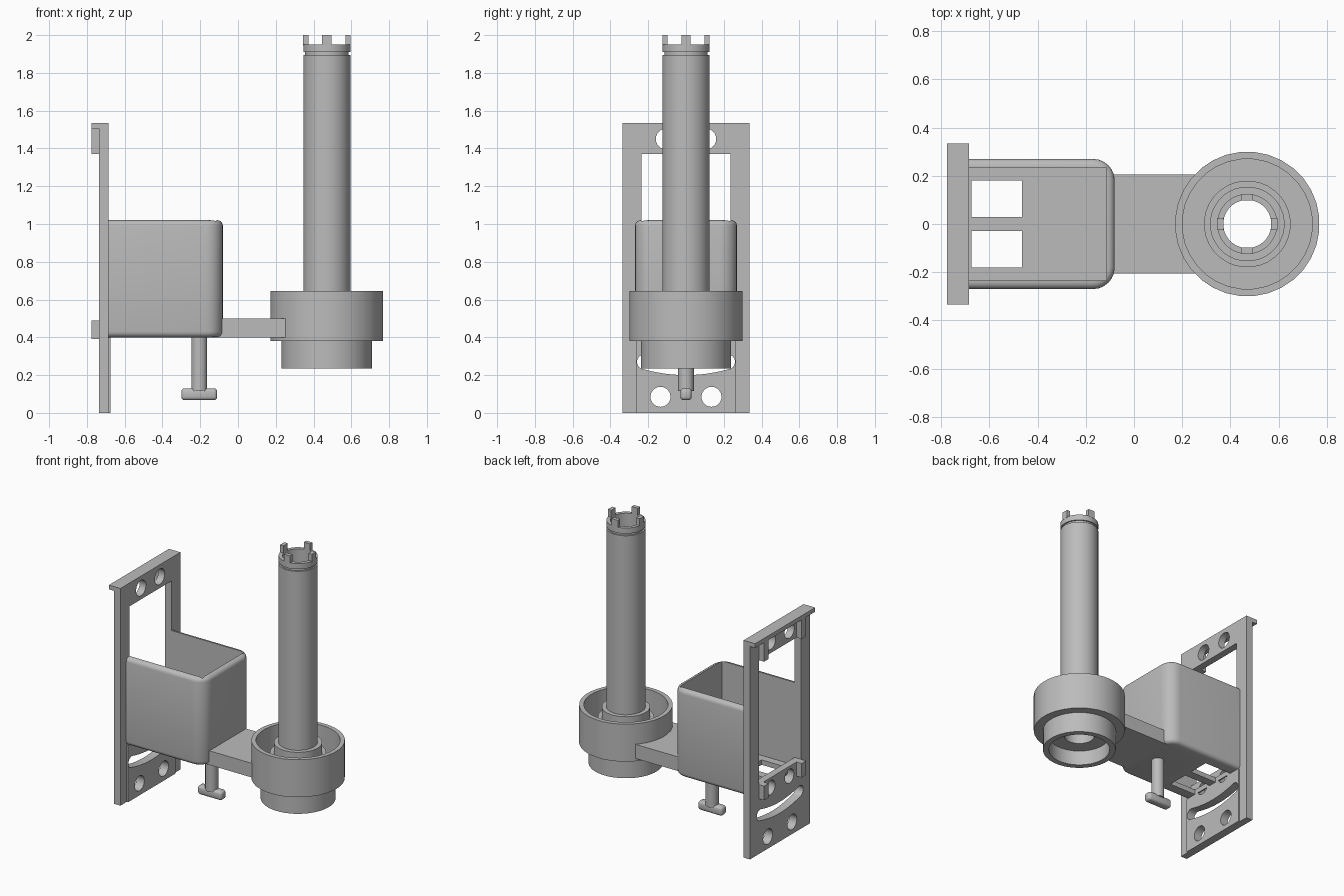
import bpy, bmesh, math
from mathutils import Matrix, Vector

start = bpy.data.objects.get("Cube")
if start:
    bpy.data.objects.remove(start, do_unlink=True)

grey = bpy.data.materials.new("plain grey")
grey.use_nodes = True
grey.diffuse_color = (0.5, 0.5, 0.5, 1)
grey.node_tree.nodes["Principled BSDF"].inputs["Base Color"].default_value = (0.5, 0.5, 0.5, 1)


def finish(name, bm):
    bmesh.ops.recalc_face_normals(bm, faces=bm.faces)
    mesh = bpy.data.meshes.new(name)
    bm.to_mesh(mesh)
    bm.free()
    obj = bpy.data.objects.new(name, mesh)
    bpy.context.collection.objects.link(obj)
    mesh.materials.append(grey)
    return obj


def activate(obj):
    bpy.ops.object.select_all(action="DESELECT")
    obj.select_set(True)
    bpy.context.view_layer.objects.active = obj


def smooth(obj):
    activate(obj)
    bpy.ops.object.shade_smooth_by_angle(angle=math.radians(35))


def box_bm(x, y, z):
    bm = bmesh.new()
    bmesh.ops.create_cube(bm, size=1)
    for v in bm.verts:
        v.co = Vector([(lo + hi) / 2 + c * (hi - lo) for c, (lo, hi) in zip(v.co, (x, y, z))])
    return bm


def box(name, x, y, z):
    return finish(name, box_bm(x, y, z))


def cylinder(name, centre, radius, length, axis="Z", sides=32):
    bm = bmesh.new()
    turn = Matrix.Rotation(math.pi / 2, 4, "Y") if axis == "X" else Matrix()
    bmesh.ops.create_cone(bm, cap_ends=True, segments=sides, radius1=radius, radius2=radius,
                          depth=length, matrix=Matrix.Translation(centre) @ turn)
    return finish(name, bm)


def lathe(name, profile, x, sides=32):
    """Turn a closed (radius, z) outline around a vertical axis."""
    bm = bmesh.new()
    rings = []
    for i in range(sides):
        a = (i + 0.5) * math.tau / sides
        rings.append([bm.verts.new((x + r * math.cos(a), r * math.sin(a), z)) for r, z in profile])
    n = len(profile)
    for i in range(sides):
        a, b = rings[i], rings[(i + 1) % sides]
        for j in range(n):
            k = (j + 1) % n
            bm.faces.new((a[j], b[j], b[k], a[k]))
    return finish(name, bm)


def cut(target, cutters):
    activate(target)
    for c in cutters:
        c.hide_render = True
        mod = target.modifiers.new("cut", "BOOLEAN")
        mod.operation = "DIFFERENCE"
        mod.solver = "EXACT"
        mod.object = c
        bpy.ops.object.modifier_apply(modifier=mod.name)


def discard(cutters):
    for c in cutters:
        bpy.data.objects.remove(c, do_unlink=True)


def bent_slot(name):
    """Round-ended slot that sags in the middle, pushed through the plate."""
    bm = bmesh.new()
    half, reach, steps = 0.04, 0.22, 12
    ys = [reach * (2 * i / steps - 1) for i in range(steps + 1)]
    mid = lambda y: 0.24 + 0.03 * (y / reach) ** 2
    pts = [(y, mid(y) - half) for y in ys]
    caps = [math.pi * i / 8 - math.pi / 2 for i in range(1, 8)]
    pts += [(reach + half * math.cos(a), mid(reach) + half * math.sin(a)) for a in caps]
    pts += [(y, mid(y) + half) for y in reversed(ys)]
    pts += [(-reach - half * math.cos(a), mid(reach) - half * math.sin(a)) for a in caps]
    face = bm.faces.new([bm.verts.new((-0.9, y, z)) for y, z in pts])
    new = bmesh.ops.extrude_face_region(bm, geom=[face])["geom"]
    bmesh.ops.translate(bm, vec=(0.4, 0, 0), verts=[g for g in new if isinstance(g, bmesh.types.BMVert)])
    return finish(name, bm)


# Mounting plate with window, round holes and bent slot
plate = box("mounting_plate", (-0.735, -0.685), (-0.335, 0.335), (0, 1.535))
panel = box("lower_panel", (-0.69, -0.675), (-0.265, 0.265), (0, 0.4))
cutters = [box("window_cutter", (-0.9, -0.5), (-0.235, 0.235), (0.49, 1.37)), bent_slot("slot_cutter")]
for side in (-1, 1):
    for y, z, r in ((0.135, 0.085, 0.053), (0.105, 0.42, 0.05), (0.105, 1.45, 0.055)):
        cutters.append(cylinder("hole_cutter", (-0.7, side * y, z), r, 0.3, "X", 24))
for part in (plate, panel):
    cut(part, cutters)
    smooth(part)
discard(cutters)

# Rear lip and hooks
box("top_lip", (-0.775, -0.735), (-0.335, 0.335), (1.505, 1.535))
for side, label in ((-1, "right"), (1, "left")):
    y = sorted((side * 0.185, side * 0.235))
    box("upper_hook_" + label, (-0.775, -0.735), y, (1.37, 1.505))
    box("lower_hook_" + label, (-0.775, -0.735), y, (0.39, 0.49))

# Open tray with rounded outside edges
bm = box_bm((-0.685, -0.08), (-0.27, 0.27), (0.4, 1.02))
upright = [e for e in bm.edges if all(v.co.x > -0.1 for v in e.verts)
           and abs(e.verts[0].co.z - e.verts[1].co.z) > 0.1]
bmesh.ops.bevel(bm, geom=upright, offset=0.09, segments=6, profile=0.5, affect="EDGES")
rim = [e for e in bm.edges if abs(e.verts[0].co.z - e.verts[1].co.z) < 0.001
       and not all(v.co.x < -0.68 for v in e.verts)]
bmesh.ops.bevel(bm, geom=rim, offset=0.03, segments=4, profile=0.5, affect="EDGES")
tray = finish("tray", bm)
cutters = [box("tray_cutter", (-0.8, -0.115), (-0.235, 0.235), (0.435, 1.2))]
for y in ((-0.18, -0.03), (0.03, 0.18)):
    cutters.append(box("floor_cutter", (-0.675, -0.465), y, (0.3, 0.6)))
cut(tray, cutters)
smooth(tray)
discard(cutters)

# Arm from tray to cup, hollowed to follow the cup wall
cx = 0.47
arm = box("arm", (-0.11, 0.26), (-0.205, 0.205), (0.4, 0.5))
cutters = [cylinder("arm_cutter", (cx, 0, 0.45), 0.285, 0.4)]
cut(arm, cutters)
discard(cutters)

# Cup, collars and hollow column turned as one piece
column = lathe("cup_and_column", [
    (0.1, 0.34), (0.2, 0.34), (0.2, 0.235), (0.24, 0.235), (0.24, 0.38), (0.3, 0.38),
    (0.3, 0.645), (0.27, 0.645), (0.27, 0.46), (0.18, 0.46), (0.18, 0.56), (0.155, 0.56),
    (0.155, 0.63), (0.125, 0.63), (0.125, 1.895), (0.115, 1.895), (0.115, 1.91),
    (0.125, 1.91), (0.125, 1.95), (0.1, 1.95)], cx)
smooth(column)

# Four teeth on the column rim
for i in range(4):
    tooth = box("column_tooth", (0.098, 0.125), (-0.024, 0.024), (1.945, 2.0))
    tooth.data.transform(Matrix.Translation((cx, 0, 0)) @ Matrix.Rotation(i * math.pi / 2, 4, "Z"))

# Clamp screw beneath the tray
smooth(cylinder("screw_shaft", (-0.205, 0, 0.26), 0.042, 0.29))
bm = box_bm((-0.3, -0.11), (-0.03, 0.03), (0.067, 0.13))
bmesh.ops.bevel(bm, geom=list(bm.edges), offset=0.018, segments=3, profile=0.5, affect="EDGES")
smooth(finish("screw_handle", bm))
